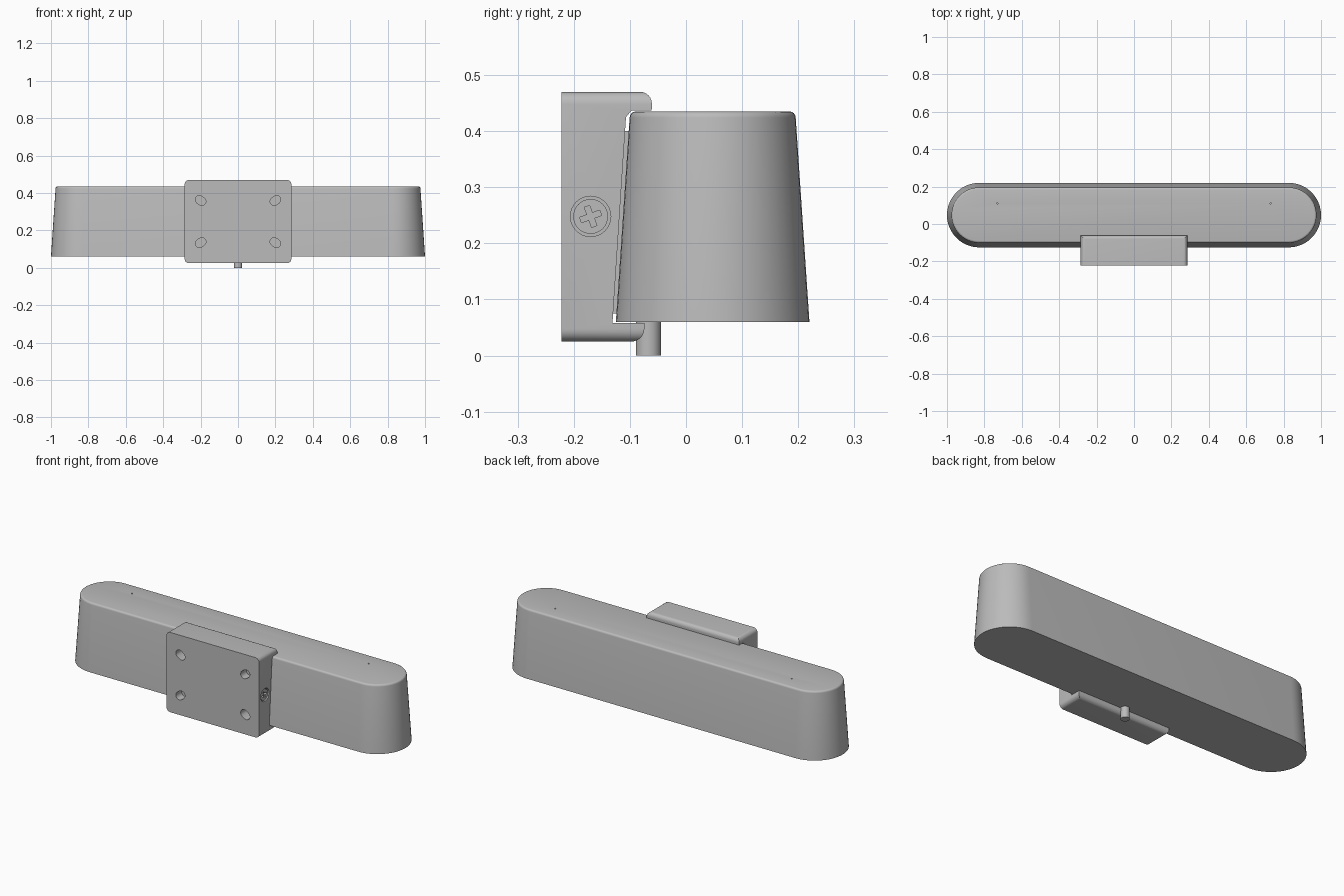
import bpy, bmesh, math
from mathutils import Matrix, Vector

if "Cube" in bpy.data.objects:
    bpy.data.objects.remove(bpy.data.objects["Cube"], do_unlink=True)

grey = bpy.data.materials.new("neutral grey")
grey.use_nodes = True
grey.diffuse_color = (0.5, 0.5, 0.5, 1)
grey.node_tree.nodes["Principled BSDF"].inputs["Base Color"].default_value = (0.5, 0.5, 0.5, 1)


def finish(name, bm):
    bmesh.ops.recalc_face_normals(bm, faces=bm.faces)
    mesh = bpy.data.meshes.new(name)
    bm.to_mesh(mesh)
    bm.free()
    mesh.materials.append(grey)
    ob = bpy.data.objects.new(name, mesh)
    bpy.context.collection.objects.link(ob)
    return ob


def smooth(ob):
    bpy.ops.object.select_all(action='DESELECT')
    bpy.context.view_layer.objects.active = ob
    ob.select_set(True)
    bpy.ops.object.shade_smooth_by_angle(angle=math.radians(30))


def stadium(half, r, z, segs):
    """Closed loop: a circle of radius r stretched along x by half each way."""
    loop = []
    for side in (1, -1):
        for i in range(segs + 1):
            a = math.pi * (i / segs - 0.5)
            loop.append(Vector((side * (half + r * math.cos(a)), side * r * math.sin(a), z)))
    return loop


def loft(name, rings, matrix=Matrix()):
    """Skin equal loops and cap both ends."""
    bm = bmesh.new()
    loops = [[bm.verts.new(matrix @ p) for p in ring] for ring in rings]
    n = len(loops[0])
    for a, b in zip(loops, loops[1:]):
        for i in range(n):
            j = (i + 1) % n
            bm.faces.new((a[i], a[j], b[j], b[i]))
    bm.faces.new(loops[0])
    bm.faces.new(loops[-1])
    bmesh.ops.remove_doubles(bm, verts=bm.verts, dist=1e-5)
    return finish(name, bm)


def rod(name, half, r, z0, z1, matrix=Matrix(), segs=16):
    return loft(name, [stadium(half, r, z0, segs), stadium(half, r, z1, segs)], matrix)


def prism(name, profile, half):
    """Extrude a (y, z) profile along x."""
    return loft(name, [[Vector((x, y, z)) for y, z in profile] for x in (-half, half)])


def cut(ob, cutter):
    mod = ob.modifiers.new("cut", 'BOOLEAN')
    mod.object = cutter
    mod.solver = 'EXACT'
    bpy.context.view_layer.objects.active = ob
    bpy.ops.object.modifier_apply(modifier=mod.name)
    bpy.data.objects.remove(cutter, do_unlink=True)


# Long tapered housing with a rounded top rim
rim = [(0.1725, 0.06), (0.148, 0.424)]
for i in range(1, 5):
    a = math.radians(90 * i / 4)
    rim.append((0.137 + 0.011 * math.cos(a), 0.424 + 0.011 * math.sin(a)))
housing = loft("housing", [stadium(0.8275, r, z, 24) for r, z in rim],
               Matrix.Translation((0, 0.0475, 0)))
for side in (-1, 1):
    cut(housing, rod("pin_hole_cutter", 0, 0.004, 0.425, 0.5,
                     Matrix.Translation((side * 0.73, 0.11, 0)), 6))
smooth(housing)

# Mounting bracket: rounded block, sharp only around its flat mounting face
BACK = -0.222
bracket = prism("bracket", [(BACK, 0.025), (-0.075, 0.025), (-0.06, 0.47), (BACK, 0.47)], 0.285)
bm = bmesh.new()
bm.from_mesh(bracket.data)
long_edges, end_edges = [], []
for e in bm.edges:
    a, b = (v.co for v in e.verts)
    if abs(a.y - b.y) > 0.05:
        long_edges.append(e)
    elif max(a.y, b.y) > -0.1 and abs(a.x - b.x) > 0.1:
        end_edges.append(e)
bmesh.ops.bevel(bm, geom=long_edges + end_edges, offset=0.022, segments=6,
                profile=0.5, affect='EDGES')
bm.to_mesh(bracket.data)
bm.free()

# Pocket that clasps the housing
cut(bracket, prism("pocket_cutter", [(-0.131, 0.058), (-0.107, 0.425), (-0.097, 0.437),
                                     (0.1, 0.437), (0.1, 0.058)], 0.4))

# Slanted mounting slots pointing at the bracket centre
to_front = Matrix.Rotation(math.pi / 2, 4, 'X')
for sx in (-1, 1):
    for sz in (-1, 1):
        m = (Matrix.Translation((sx * 0.2, BACK, 0.2475 + sz * 0.1125)) @ to_front
             @ Matrix.Rotation(sx * sz * math.radians(35), 4, 'Z'))
        cut(bracket, rod("slot_cutter", 0.008, 0.022, -0.05, 0.05, m, 8))

# Recessed cross-head screw in each end of the bracket
for side, label in ((1, "left"), (-1, "right")):
    m = (Matrix.Translation((side * 0.285, -0.17, 0.248))
         @ Matrix.Rotation(side * math.pi / 2, 4, 'Y'))
    cut(bracket, rod("recess_cutter", 0, 0.036, -0.03, 0.03, m))
    screw = rod(label + "_screw", 0, 0.031, -0.032, -0.004, m)
    for turn in (20, 110):
        spin = m @ Matrix.Rotation(math.radians(turn), 4, 'Z')
        bar = [[Vector((x * 0.019, y * 0.005, z)) for x, y in
                ((-1, -1), (1, -1), (1, 1), (-1, 1))] for z in (-0.016, 0.01)]
        cut(screw, loft("cross_cutter", bar, spin))
    smooth(screw)
smooth(bracket)

# Thin pad between bracket and housing
prism("pad", [(-0.132, 0.075), (-0.123, 0.075), (-0.1, 0.4), (-0.11, 0.4)], 0.25)

# Small peg under the bracket
smooth(rod("peg", 0, 0.0225, 0, 0.07, Matrix.Translation((0, -0.067, 0))))
